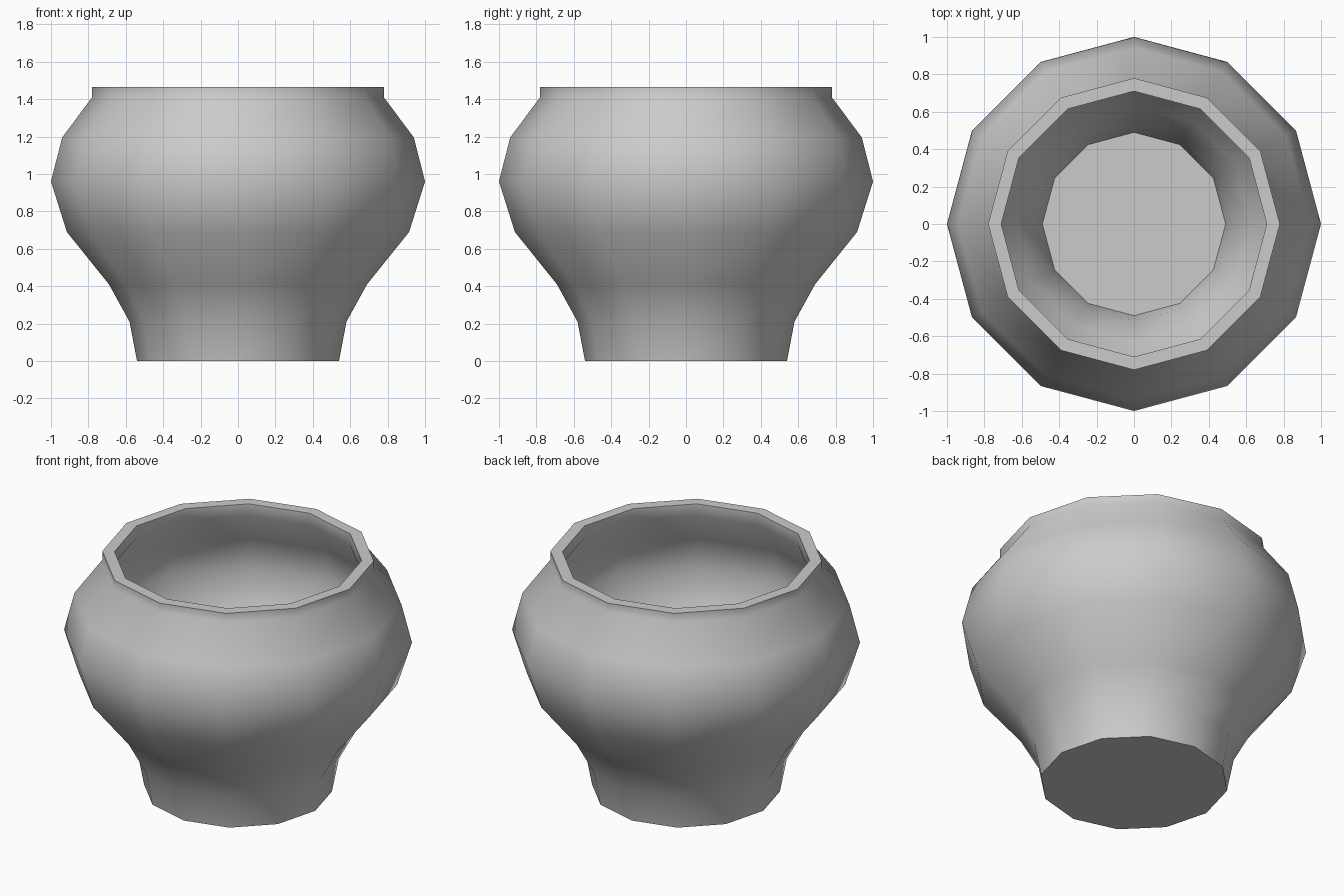
import bpy, bmesh, math

if "Cube" in bpy.data.objects:
    bpy.data.objects.remove(bpy.data.objects["Cube"], do_unlink=True)

SIDES = 12

# Outer wall from foot to rim, then inner wall from rim to floor: (radius, height)
outer = [(0.54, 0), (0.58, 0.21), (0.69, 0.41), (0.915, 0.69),
         (1.0, 0.96), (0.94, 1.195), (0.78, 1.41), (0.78, 1.465)]
inner = [(0.71, 1.465), (0.71, 1.39), (0.87, 1.17), (0.93, 0.96),
         (0.85, 0.72), (0.63, 0.45), (0.52, 0.23), (0.49, 0.07)]

# Single clay colour
clay = bpy.data.materials.new("grey_clay")
clay.use_nodes = True
colour = (0.6, 0.6, 0.6, 1)
clay.diffuse_color = colour
clay.node_tree.nodes["Principled BSDF"].inputs["Base Color"].default_value = colour


def lathe(name, profile):
    """Revolve a profile into a closed body with capped ends."""
    bm = bmesh.new()
    rings = []
    for radius, height in profile:
        angles = [math.tau * i / SIDES for i in range(SIDES)]
        rings.append([bm.verts.new((radius * math.cos(a), radius * math.sin(a), height))
                      for a in angles])
    for low, high in zip(rings, rings[1:]):
        for i in range(SIDES):
            j = (i + 1) % SIDES
            bm.faces.new((low[i], low[j], high[j], high[i]))
    bm.faces.new(rings[0][::-1])   # underside
    bm.faces.new(rings[-1])        # inside floor
    bmesh.ops.recalc_face_normals(bm, faces=bm.faces)
    mesh = bpy.data.meshes.new(name)
    bm.to_mesh(mesh)
    bm.free()
    obj = bpy.data.objects.new(name, mesh)
    bpy.context.collection.objects.link(obj)
    return obj


# Hollow pot with a bulging belly and upright rim
pot = lathe("pot", outer + inner)
pot.data.materials.append(clay)

# Smooth walls, crisp rim and foot
bpy.ops.object.select_all(action="DESELECT")
pot.select_set(True)
bpy.context.view_layer.objects.active = pot
bpy.ops.object.shade_smooth_by_angle(angle=math.radians(45))
